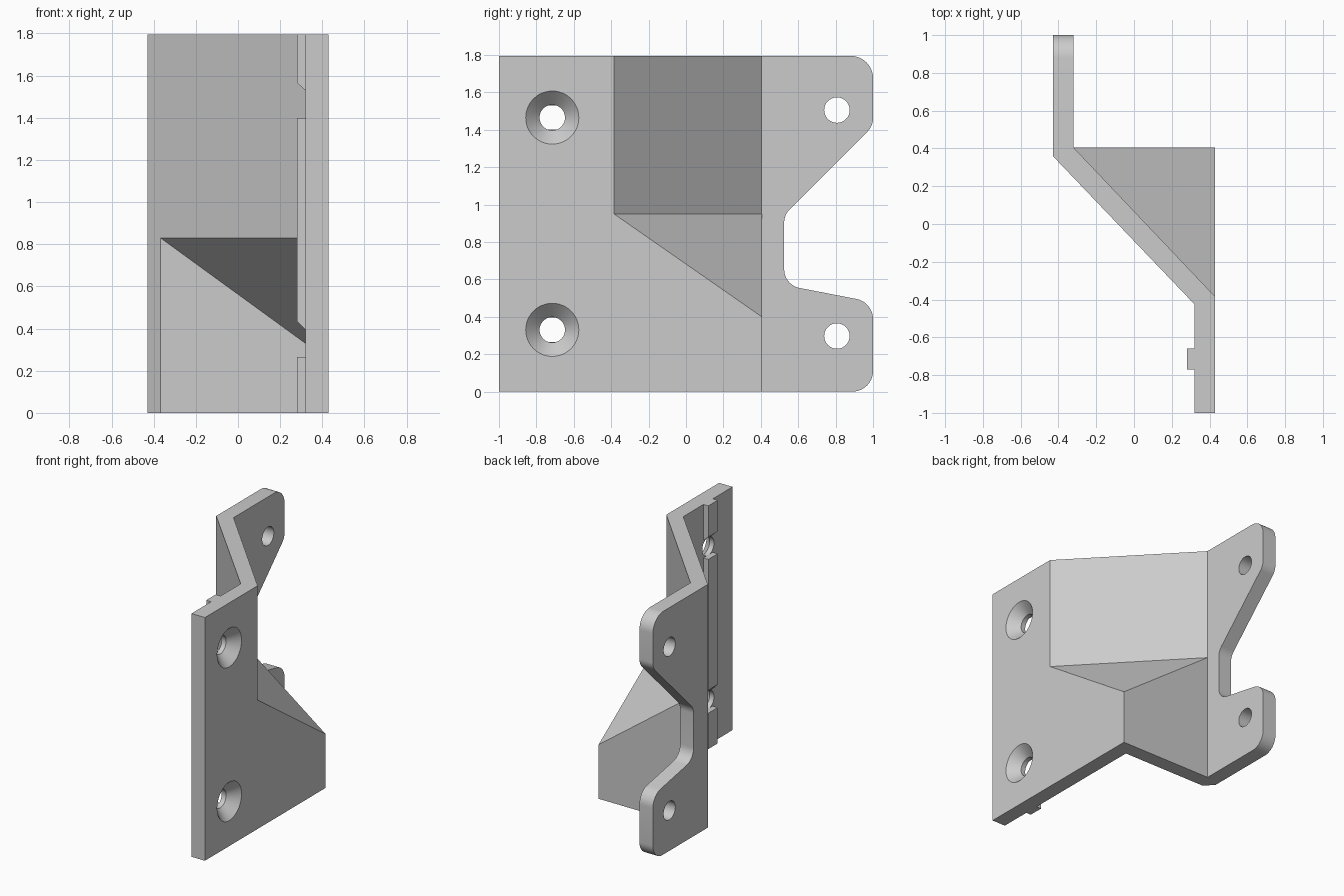
import bpy, bmesh, math
from mathutils import Vector

if "Cube" in bpy.data.objects:
    bpy.data.objects.remove(bpy.data.objects["Cube"], do_unlink=True)

HEIGHT = 1.795

grey = bpy.data.materials.new("plain grey")
grey.use_nodes = True
grey.diffuse_color = (0.6, 0.6, 0.6, 1)
grey.node_tree.nodes["Principled BSDF"].inputs["Base Color"].default_value = (0.6, 0.6, 0.6, 1)


def loft(name, rings):
    """Closed solid through equal-length rings of 3D points."""
    bm = bmesh.new()
    loops = [[bm.verts.new(p) for p in ring] for ring in rings]
    n = len(loops[0])
    bm.faces.new(loops[0])
    bm.faces.new(loops[-1])
    for a, b in zip(loops, loops[1:]):
        for i in range(n):
            j = (i + 1) % n
            bm.faces.new((a[i], a[j], b[j], b[i]))
    bmesh.ops.recalc_face_normals(bm, faces=bm.faces)
    mesh = bpy.data.meshes.new(name)
    bm.to_mesh(mesh)
    bm.free()
    mesh.materials.append(grey)
    obj = bpy.data.objects.new(name, mesh)
    bpy.context.collection.objects.link(obj)
    return obj


def boolean(target, cutter, operation="DIFFERENCE"):
    mod = target.modifiers.new("cut", "BOOLEAN")
    mod.operation, mod.solver, mod.object = operation, "EXACT", cutter
    bpy.context.view_layer.update()
    result = bpy.data.meshes.new_from_object(
        target.evaluated_get(bpy.context.evaluated_depsgraph_get()))
    target.modifiers.clear()
    target.data = result
    bpy.data.objects.remove(cutter, do_unlink=True)


def fillet(corners, steps=10):
    """Round each (y, z, radius) corner of a polygon."""
    out = []
    for i, (y, z, r) in enumerate(corners):
        p = Vector((y, z))
        if r == 0:
            out.append(p)
            continue
        a = (Vector(corners[i - 1][:2]) - p).normalized()
        b = (Vector(corners[(i + 1) % len(corners)][:2]) - p).normalized()
        half = a.angle(b) / 2
        centre = p + (a + b).normalized() * r / math.sin(half)
        start = p + a * r / math.tan(half) - centre
        end = p + b * r / math.tan(half) - centre
        sweep = math.pi - 2 * half
        for k in range(steps + 1):
            t = k / steps
            out.append(centre + (start * math.sin((1 - t) * sweep)
                                 + end * math.sin(t * sweep)) / math.sin(sweep))
    return out


def bore(y, z, stations):
    """Turned cutter along x through (x, radius) stations."""
    angles = [math.tau * k / 48 for k in range(48)]
    return loft("bore", [[(x, y + r * math.cos(a), z + r * math.sin(a)) for a in angles]
                         for x, r in stations])


# Stepped bracket body, oversize until trimmed to its side outline
plan = [(.43, -1.1), (.43, .405), (-.32, .405), (-.32, 1.1),
        (-.43, 1.1), (-.43, .36), (.32, -.425), (.32, -1.1)]
bracket = loft("bracket", [[(x, y, z) for x, y in plan] for z in (-.1, HEIGHT + .1)])

side = fillet([(-1, 0, 0), (1, 0, .11), (1, .478, .11), (.525, .57, .1),
               (.525, .945, .1), (1, 1.42, .1), (1, HEIGHT, .12), (-1, HEIGHT, 0)])
boolean(bracket, loft("side_outline", [[(x, y, z) for y, z in side] for x in (-.6, .6)]),
        "INTERSECT")

# Clear the space above the sloping gusset, leaving the diagonal wall
def slope_top(x, y):
    return .95 - .55 * ((x - .43) / .75 + (y - .405) / .79 + 1)

end = .43 + .1, -.385 - .1 * .79 / .75
above = [(-.32, .405), end, (.7, .7)]
boolean(bracket, loft("upper_cutter", [[(x, y, slope_top(x, y)) for x, y in above],
                                       [(x, y, 2.2) for x, y in above]]))

# Hollow the gusset from the open side and from below
def pocket_top(x, y):
    return .83 - .5 * ((x - .32) / .688 + (y - .295) / .72 + 1)

pocket = [(.32, .295), (-.5, .295), (.32, -.56)]
boolean(bracket, loft("pocket_cutter", [[(x, y, -.2) for x, y in pocket],
                                        [(x, y, pocket_top(x, y)) for x, y in pocket]]))

# Countersunk screw holes in the front plate, plain holes in the rear lugs
for z in (.33, 1.465):
    boolean(bracket, bore(-.715, z, [(.2, .068), (.356, .068), (.43, .142), (.45, .162)]))
for z in (.297, 1.505):
    boolean(bracket, bore(.807, z, [(-.6, .068), (-.2, .068)]))

# Locating key on the inner face, broken at the screw holes
keys = {"lower_key": (0, 0, .265, .265),
        "middle_key": (.395, .435, 1.4, 1.4),
        "upper_key": (1.53, 1.565, HEIGHT, HEIGHT)}
for name, (wall_low, tip_low, tip_high, wall_high) in keys.items():
    profile = [(.325, wall_low), (.32, wall_low), (.28, tip_low),
               (.28, tip_high), (.325, wall_high)]
    loft(name, [[(x, y, z) for x, z in profile] for y in (-.77, -.66)])

# Smooth the rounded corners and bores, keep other edges sharp
bpy.ops.object.select_all(action="DESELECT")
bracket.select_set(True)
bpy.context.view_layer.objects.active = bracket
bpy.ops.object.shade_smooth_by_angle(angle=math.radians(25))
